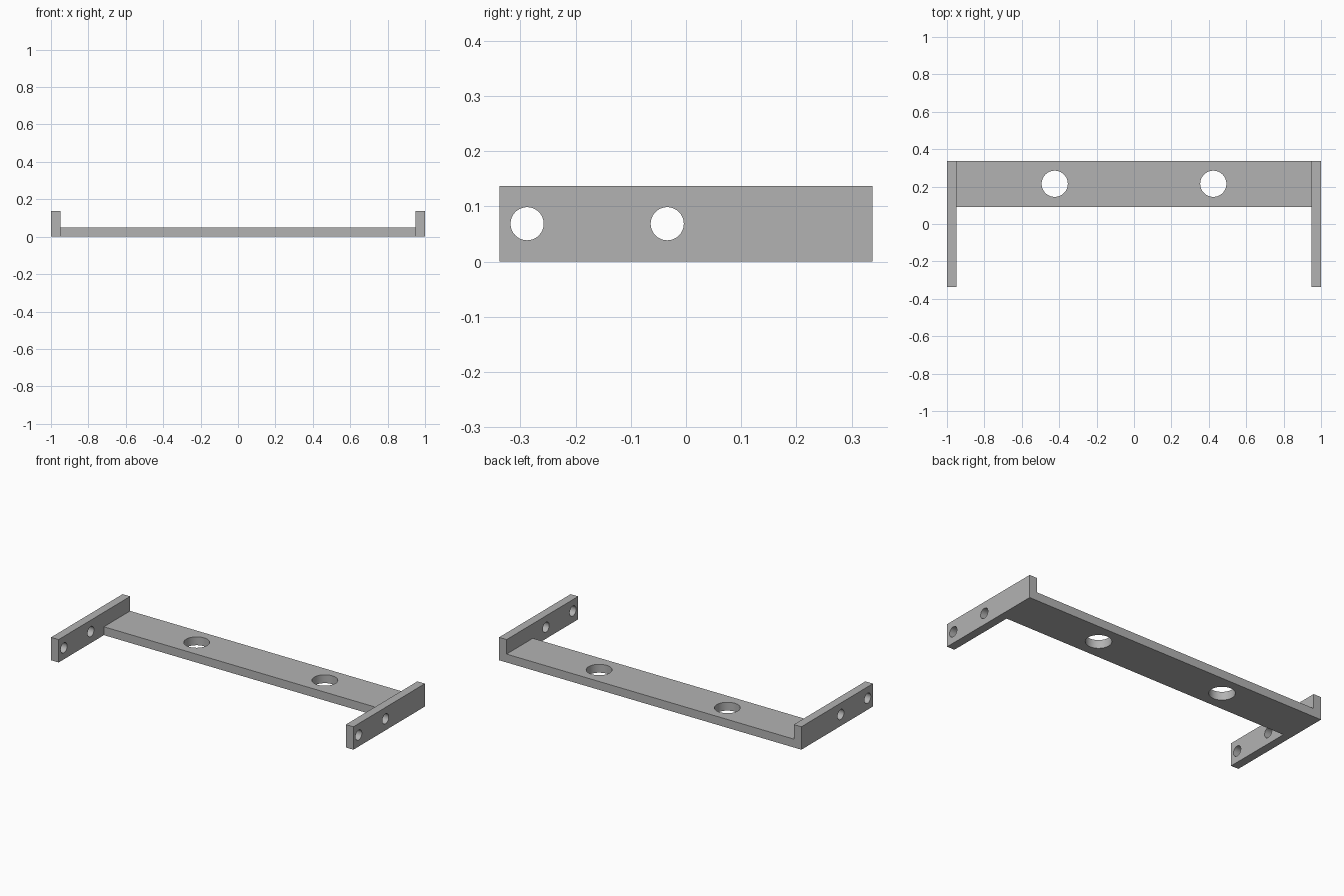
import bpy
from math import pi

if "Cube" in bpy.data.objects:
    bpy.data.objects.remove(bpy.data.objects["Cube"], do_unlink=True)

DEPTH, HEIGHT, THICK = 0.676, 0.137, 0.05
BACK = DEPTH / 2
PLATE_FRONT = 0.09

grey = bpy.data.materials.new("plain grey")
grey.use_nodes = True
colour = (0.45, 0.45, 0.45, 1)
grey.diffuse_color = colour
grey.node_tree.nodes["Principled BSDF"].inputs["Base Color"].default_value = colour


def box(name, low, high):
    """Box between two opposite corners."""
    bpy.ops.mesh.primitive_cube_add(size=1, location=[(a + b) / 2 for a, b in zip(low, high)])
    ob = bpy.context.object
    ob.name = name
    ob.scale = [b - a for a, b in zip(low, high)]
    bpy.ops.object.transform_apply(location=True, rotation=False, scale=True)
    ob.data.materials.append(grey)
    return ob


def hole(radius, length, location, rotation=(0, 0, 0)):
    """Round cutter."""
    bpy.ops.mesh.primitive_cylinder_add(vertices=64, radius=radius, depth=length,
                                        location=location, rotation=rotation)
    ob = bpy.context.object
    ob.hide_render = True
    ob.data.materials.append(grey)
    return ob


def combine(target, other, operation):
    """Apply a boolean and discard the second object."""
    mod = target.modifiers.new(operation, 'BOOLEAN')
    mod.operation, mod.object, mod.solver = operation, other, 'EXACT'
    bpy.context.view_layer.objects.active = target
    bpy.ops.object.modifier_apply(modifier=mod.name)
    bpy.data.objects.remove(other, do_unlink=True)


# Cross plate, reaching into both side arms
bracket = box("mounting_bracket", (-1 + THICK / 2, PLATE_FRONT, 0), (1 - THICK / 2, BACK, THICK))

# Side arms, fused to the plate
for side in (-1, 1):
    inner, outer = side * (1 - THICK), side
    arm = box("side_arm", (min(inner, outer), -BACK, 0), (max(inner, outer), BACK, HEIGHT))
    combine(bracket, arm, 'UNION')

# Large holes through the plate
for side in (-1, 1):
    combine(bracket, hole(0.07, 0.3, (side * 0.424, 0.215, 0)), 'DIFFERENCE')

# Small holes through both arms
for y in (-0.288, -0.034):
    combine(bracket, hole(0.03, 2.4, (0, y, HEIGHT / 2), (0, pi / 2, 0)), 'DIFFERENCE')

# Smooth hole walls, crisp edges
bpy.ops.object.select_all(action='DESELECT')
bracket.select_set(True)
bpy.context.view_layer.objects.active = bracket
bpy.ops.object.shade_smooth_by_angle()
